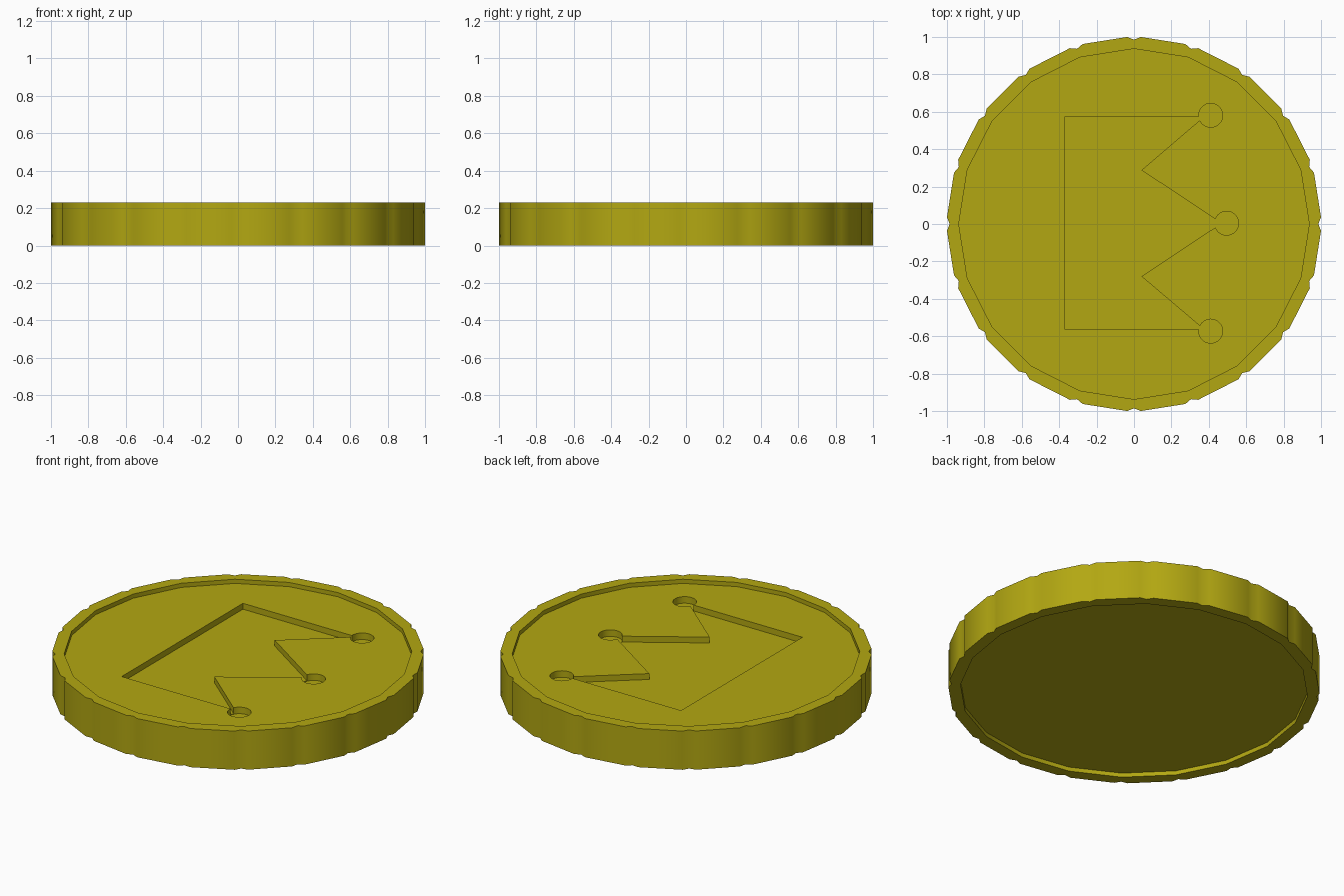
import bpy, bmesh
from math import sin, cos, pi, radians

if "Cube" in bpy.data.objects:
    bpy.data.objects.remove(bpy.data.objects["Cube"])

H = 0.23          # coin thickness
SIDES = 20
RECESS = 0.025    # depth of the dished faces
CROWN = 0.035     # depth of the crown below the dished face


def ring(r, n, cx=0, cy=0):
    return [(cx + r * cos(2 * pi * i / n), cy + r * sin(2 * pi * i / n)) for i in range(n)]


def prism(name, outline, z0, z1):
    bm = bmesh.new()
    base = bm.faces.new([bm.verts.new((x, y, z0)) for x, y in outline])
    top = bmesh.ops.extrude_face_region(bm, geom=[base])
    verts = [g for g in top["geom"] if isinstance(g, bmesh.types.BMVert)]
    bmesh.ops.translate(bm, verts=verts, vec=(0, 0, z1 - z0))
    bmesh.ops.recalc_face_normals(bm, faces=bm.faces)
    mesh = bpy.data.meshes.new(name)
    bm.to_mesh(mesh)
    bm.free()
    obj = bpy.data.objects.new(name, mesh)
    bpy.context.collection.objects.link(obj)
    return obj


def carve(target, outline, z0, z1):
    cutter = prism("cutter", outline, z0, z1)
    cutter.hide_render = True
    mod = target.modifiers.new("carve", "BOOLEAN")
    mod.operation = "DIFFERENCE"
    mod.solver = "EXACT"
    mod.object = cutter
    bpy.ops.object.select_all(action="DESELECT")
    bpy.context.view_layer.objects.active = target
    target.select_set(True)
    bpy.ops.object.modifier_apply(modifier=mod.name)
    bpy.data.objects.remove(cutter)


# Coin body: twenty flats with a small V notch at every corner
outline = []
for i in range(SIDES):
    a = 2 * pi * i / SIDES
    for u, v in ((1.0, -0.036), (0.985, 0), (1.0, 0.036)):
        outline.append((u * cos(a) - v * sin(a), u * sin(a) + v * cos(a)))
coin = prism("coin", outline, 0, H)

# Dished top and bottom faces
floor = H - RECESS
carve(coin, ring(0.937, SIDES), floor, H + 0.1)
carve(coin, ring(0.937, SIDES), -0.1, RECESS)

# Sunken crown with a round hollow on each point
crown = [(-0.37, 0.575), (-0.37, -0.565), (0.37, -0.565), (0.37, -0.534), (0.04, -0.28),
         (0.45, -0.008), (0.45, 0.016), (0.04, 0.288), (0.37, 0.542), (0.37, 0.575)]
crown[3], crown[8] = (0.37, -0.56), (0.37, 0.57)
carve(coin, crown, floor - CROWN, H + 0.05)
for x, y in ((0.41, 0.581), (0.495, 0.004), (0.41, -0.573)):
    carve(coin, ring(0.064, 32, x, y), floor - CROWN - 0.004, H + 0.06)

# Gold finish
gold = bpy.data.materials.new("gold")
gold.diffuse_color = (0.45, 0.39, 0.006, 1)
gold.use_nodes = True
gold.node_tree.nodes["Principled BSDF"].inputs["Base Color"].default_value = gold.diffuse_color
coin.data.materials.clear()
coin.data.materials.append(gold)
for p in coin.data.polygons:
    p.material_index = 0
bpy.ops.object.shade_smooth_by_angle(angle=radians(60))
